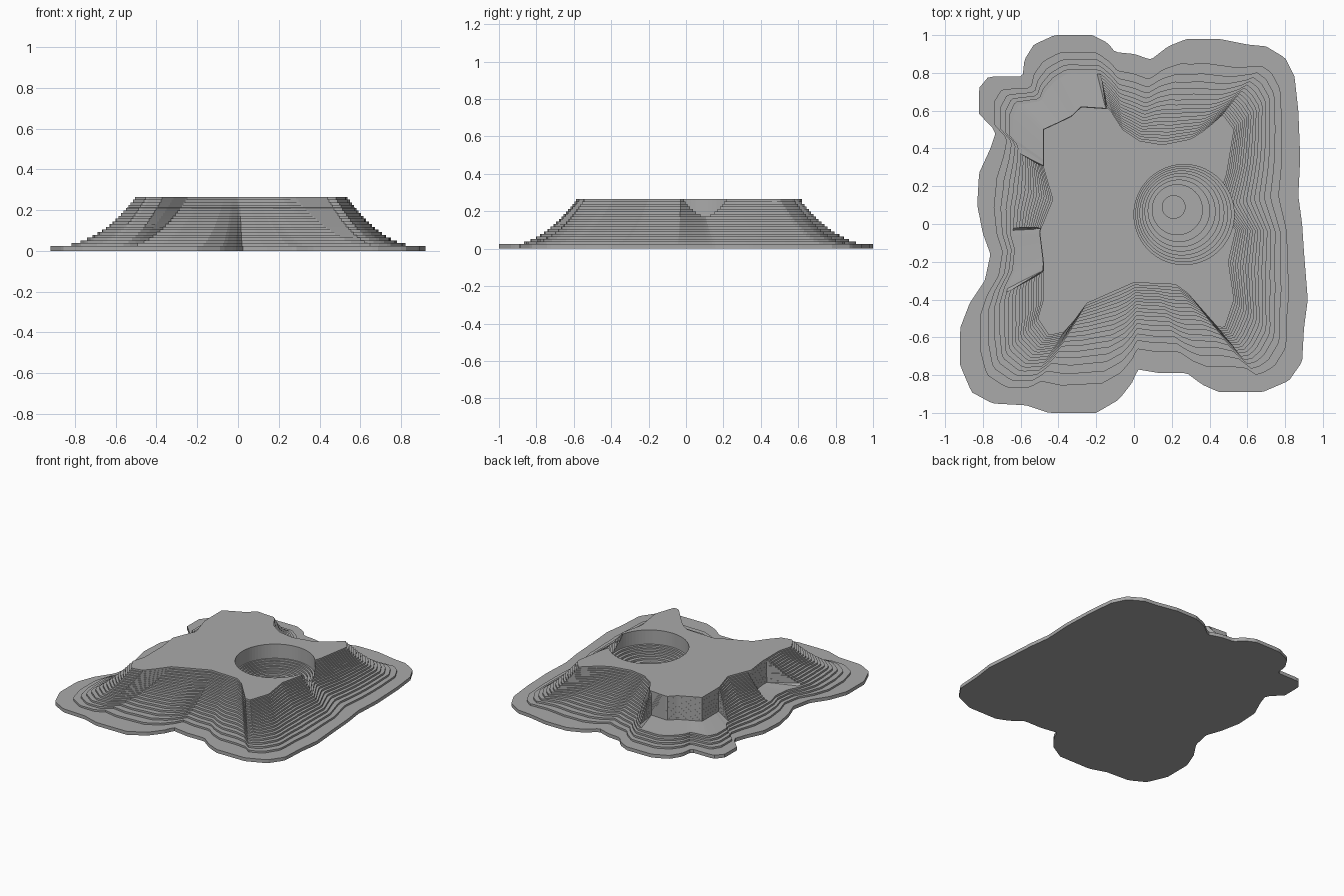
import bpy
import bmesh
import math

default_cube = bpy.data.objects.get("Cube")
if default_cube:
    bpy.data.objects.remove(default_cube, do_unlink=True)

SAMPLES = 300
LAYERS = 18
SLAB, TOP = 0.025, 0.265
STEP = (TOP - SLAB) / LAYERS

# Outline of the lowest terrace, counter-clockwise
FOOT = [(.88, .35), (.87, .6), (.85, .78), (.8, .88), (.7, .94), (.6, .95),
        (.45, .98), (.28, .98), (.18, .94), (.09, .87), (0, .9), (-.1, .91),
        (-.14, .96), (-.22, 1), (-.42, 1), (-.53, .95), (-.58, .87),
        (-.59, .78), (-.77, .78), (-.82, .72), (-.82, .58), (-.73, .49),
        (-.76, .4), (-.82, .27), (-.83, .1), (-.8, -.05), (-.76, -.16),
        (-.79, -.3), (-.87, -.42), (-.92, -.55), (-.92, -.75), (-.86, -.89),
        (-.75, -.95), (-.57, -.96), (-.45, -1), (-.2, -1), (-.08, -.93),
        (-.01, -.84), (.02, -.77), (.14, -.79), (.28, -.79), (.36, -.85),
        (.45, -.89), (.68, -.89), (.82, -.83), (.89, -.73), (.9, -.55),
        (.92, -.4), (.9, -.15), (.89, 0), (.87, .15)]

# Outline of the flat summit with its spurs and bays
SUMMIT = [(.54, -.03), (.43, .09), (.49, .26), (.53, .5), (.47, .58),
          (.38, .5), (.3, .45), (.15, .42), (.03, .44), (-.06, .5),
          (-.13, .61), (-.28, .62), (-.33, .57), (-.48, .5), (-.48, .3),
          (-.43, .13), (-.5, -.04), (-.48, -.2), (-.48, -.4), (-.51, -.5),
          (-.45, -.59), (-.36, -.57), (-.25, -.42), (0, -.31), (.22, -.32),
          (.33, -.4), (.42, -.54), (.48, -.55), (.53, -.4), (.5, -.2)]

# Angular ranges, in degrees, where the upper slope is a sheer cliff
CLIFFS = [(103, 148), (182, 208)]
CLIFF_FOOT = 0.09


def ray_radius(points, angle):
    """Distance from the centre to the outline along one direction."""
    dx, dy = math.cos(angle), math.sin(angle)
    best = 0
    for (ax, ay), (bx, by) in zip(points, points[1:] + points[:1]):
        ex, ey = bx - ax, by - ay
        det = ex * dy - ey * dx
        if abs(det) < 1e-9:
            continue
        along = (ay * dx - ax * dy) / det
        reach = (ex * ay - ey * ax) / det
        if -1e-6 <= along <= 1 + 1e-6:
            best = max(best, reach)
    return best


def sample_outline(points):
    return [ray_radius(points, 2 * math.pi * (i + 0.5) / SAMPLES) for i in range(SAMPLES)]


def stack_rings(name, rings):
    """Skin a closed solid through a bottom-to-top list of rings."""
    bm = bmesh.new()
    loops = [[bm.verts.new(p) for p in ring] for ring in rings]
    count = len(loops[0])
    for low, high in zip(loops, loops[1:]):
        for i in range(count):
            j = (i + 1) % count
            bm.faces.new((low[i], low[j], high[j], high[i]))
    bm.faces.new(loops[0][::-1])
    bm.faces.new(loops[-1])
    bmesh.ops.recalc_face_normals(bm, faces=bm.faces)
    mesh = bpy.data.meshes.new(name)
    bm.to_mesh(mesh)
    bm.free()
    obj = bpy.data.objects.new(name, mesh)
    bpy.context.collection.objects.link(obj)
    return obj


foot_radii = sample_outline(FOOT)
summit_radii = sample_outline(SUMMIT)


def terrace_ring(spread, z):
    """One contour between the summit (spread 0) and the foot (spread 1)."""
    ring = []
    for i, (inner, outer) in enumerate(zip(summit_radii, foot_radii)):
        angle = 2 * math.pi * (i + 0.5) / SAMPLES
        sheer = any(a < math.degrees(angle) < b for a, b in CLIFFS)
        amount = 0.02 * spread if sheer and z > CLIFF_FOOT else spread
        r = inner + (outer - inner) * amount
        ring.append((r * math.cos(angle), r * math.sin(angle), z))
    return ring


# Terraced hill: each layer is a vertical riser followed by a flat tread
hill_rings = [terrace_ring(1, 0), terrace_ring(1, SLAB)]
for k in range(LAYERS):
    spread = 1 - math.sqrt((k + 1) / LAYERS)
    base = SLAB + k * STEP
    hill_rings += [terrace_ring(spread, base + 0.0001), terrace_ring(spread, base + STEP)]
hill = stack_rings("terraced_hill", hill_rings)


# Round pit: stepped bowl whose floor is shifted away from the open side
def pit_ring(share, z):
    r = 0.06 + 0.205 * share
    cx, cy = 0.21 + 0.055 * share, 0.09 - 0.04 * share
    return [(cx + r * math.cos(a), cy + r * math.sin(a), z)
            for a in (2 * math.pi * i / 72 for i in range(72))]


pit_rings = []
for k in range(2, LAYERS):
    share = min(1, math.sqrt((k - 2) / 8))
    z = SLAB + k * STEP + 0.003
    pit_rings += [pit_ring(share, z), pit_ring(share, z + STEP - 0.0001)]
pit_rings.append(pit_ring(1, TOP + 0.1))
cutter = stack_rings("pit_cutter", pit_rings)
cutter.hide_render = True

cut = hill.modifiers.new("pit", 'BOOLEAN')
cut.operation = 'DIFFERENCE'
cut.solver = 'EXACT'
cut.object = cutter
bpy.context.view_layer.objects.active = hill
bpy.ops.object.modifier_apply(modifier=cut.name)
bpy.data.objects.remove(cutter, do_unlink=True)

# Single stone grey for the whole hill
stone = bpy.data.materials.new("stone_grey")
stone.use_nodes = True
colour = (0.4, 0.4, 0.4, 1)
stone.diffuse_color = colour
stone.node_tree.nodes["Principled BSDF"].inputs["Base Color"].default_value = colour
hill.data.materials.clear()
hill.data.materials.append(stone)
